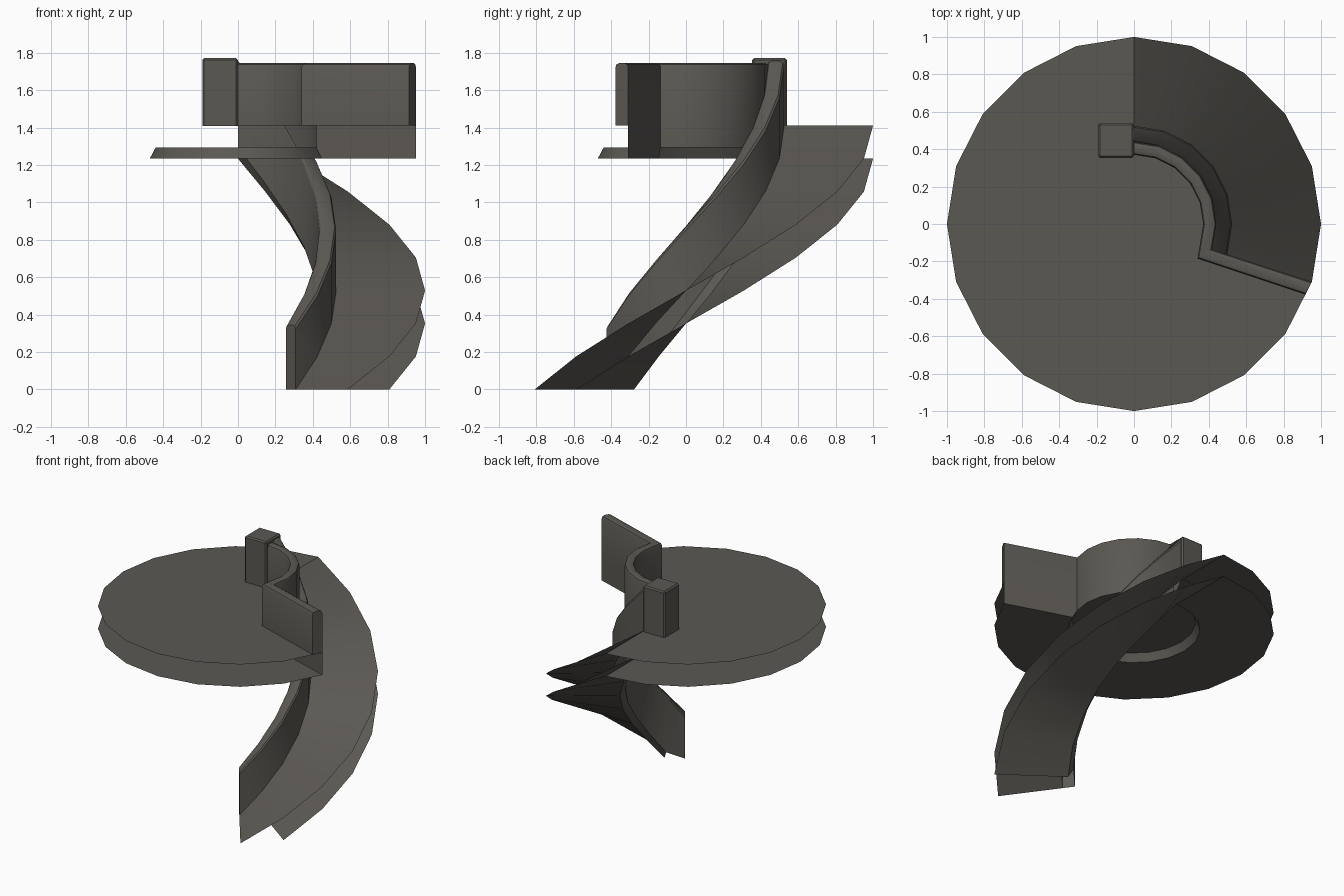
import bpy, bmesh, math
from mathutils import Vector

if "Cube" in bpy.data.objects:
    bpy.data.objects.remove(bpy.data.objects["Cube"])

STEP = math.radians(18)      # twenty-sided circle
RISE = 1.41 / 8              # ramp drop per step, also the slab depth
TOP = 1.41
R_HOLE, R_LIP = 0.44, 0.472  # ceiling recess and its chamfered lip
LIP = 0.06

stone = bpy.data.materials.new("warm dark grey")
stone.diffuse_color = (0.105, 0.098, 0.086, 1)
stone.use_nodes = True
stone.node_tree.nodes["Principled BSDF"].inputs["Base Color"].default_value = stone.diffuse_color


def pol(r, i, z):
    """Point at step i counted clockwise from +y."""
    a = math.pi / 2 - i * STEP
    return Vector((r * math.cos(a), r * math.sin(a), z))


def finish(name, bm, facing=None):
    bmesh.ops.remove_doubles(bm, verts=bm.verts, dist=0.0005)
    bm.normal_update()
    if facing is None:
        bmesh.ops.recalc_face_normals(bm, faces=bm.faces)
    else:
        bad = [f for f in bm.faces if f.normal.z * facing < 0]
        bmesh.ops.reverse_faces(bm, faces=bad)
    me = bpy.data.meshes.new(name)
    bm.to_mesh(me)
    bm.free()
    me.materials.append(stone)
    ob = bpy.data.objects.new(name, me)
    bpy.context.collection.objects.link(ob)
    bpy.ops.object.select_all(action='DESELECT')
    ob.select_set(True)
    bpy.context.view_layer.objects.active = ob
    bpy.ops.object.shade_smooth_by_angle(angle=math.radians(30))
    return ob


def loft(name, rows, facing=None, caps=()):
    """Skin a list of equal-length cross-sections; caps are section indices."""
    bm = bmesh.new()
    vs = [[bm.verts.new(p) for p in row] for row in rows]
    for a, b in zip(vs, vs[1:]):
        for j in range(len(a) - 1):
            bm.faces.new((a[j], a[j + 1], b[j + 1], b[j]))
    for c in caps:
        bm.faces.new(vs[c])
    return finish(name, bm, facing)


def polygon(name, pts, facing=None):
    bm = bmesh.new()
    bm.faces.new([bm.verts.new(p) for p in pts])
    return finish(name, bm, facing)


# platform floor: full disc without the ramp sector, which is cut to the rail
floor = [pol(1, i, TOP) for i in range(6, 21)] + [pol(R_HOLE, i, TOP) for i in range(0, 7)]
polygon("platform_floor", floor, 1)

# platform underside, with chamfered recess and recessed ceiling
low = TOP - RISE
loft("platform_underside",
     [[pol(R_LIP, i, low), pol(1, i, low)] for i in range(6, 21)], -1)
loft("recess_lip",
     [[pol(R_LIP, i, low), pol(R_HOLE, i, low + LIP)] for i in range(6, 21)], -1)
polygon("recess_ceiling", [pol(R_HOLE, i, low + LIP) for i in range(20)], -1)

# riser closing the platform at the open sector
polygon("platform_riser", [pol(R_HOLE, 6, TOP), pol(R_HOLE, 6, low + LIP),
                           pol(R_LIP, 6, low), pol(1, 6, low), pol(1, 6, TOP)])

# spiral ramp: open-edged upper and lower surfaces
R_IN, R_OUT = 0.435, 0.525
loft("ramp_floor", [[pol(R_OUT, i, TOP - i * RISE), pol(1, i, TOP - i * RISE)]
                    for i in range(9)], 1)
loft("ramp_underside", [[pol(R_LIP, i, low - i * RISE), pol(1, i, low - i * RISE)]
                        for i in range(8)], -1)
loft("ramp_lip", [[pol(R_LIP, i, low - i * RISE), pol(R_IN, i, low + LIP - i * RISE)]
                  for i in range(8)], -1)


def rail_section(outer, inner, z_out, z_in, z_top, c=0.022):
    """Wall section between two plan points, with a rounded top."""
    o, n = Vector((outer.x, outer.y, 0)), Vector((inner.x, inner.y, 0))
    d = (n - o) * 0.3
    up = lambda p, z: Vector((p.x, p.y, z))
    return [up(o, z_out), up(o, z_top - c), up(o + d * 0.3, z_top - c * 0.3), up(o + d, z_top),
            up(n - d, z_top), up(n - d * 0.3, z_top - c * 0.3), up(n, z_top - c), up(n, z_in)]


# ramp wall following the inner edge
secs = []
for i in range(9):
    z = TOP - i * RISE
    secs.append(rail_section(pol(R_OUT, i, 0), pol(R_IN, i, 0), z,
                             max(0, z - RISE + LIP), z + 0.345))
loft("ramp_wall", secs, None, (0, 8))

# platform wall: curved around the recess, then straight out to the rim
plan = [(pol(R_HOLE, i, 0), pol(0.37, i, 0)) for i in range(6)]
plan.append((pol(R_HOLE, 6, 0), Vector((0.34, -0.185, 0))))
plan.append((pol(1, 6, 0), Vector((0.915, -0.377, 0))))
secs = [rail_section(o, n, low + LIP if k < 7 else TOP, TOP, 1.745)
        for k, (o, n) in enumerate(plan)]
secs[6:7] = [secs[6], [Vector((p.x, p.y, max(p.z, TOP))) for p in secs[6]]]
loft("platform_wall", secs, None, (0, len(secs) - 1))

# newel post at the head of the ramp
bm = bmesh.new()
bmesh.ops.create_cube(bm, size=1)
for v in bm.verts:
    v.co = Vector((-0.096 + v.co.x * 0.19, 0.446 + v.co.y * 0.186, 1.59 + v.co.z * 0.362))
bmesh.ops.bevel(bm, geom=[e for e in bm.edges if max(v.co.z for v in e.verts) > 1.7],
                offset=0.01, segments=1, affect='EDGES')
finish("newel_post", bm)
